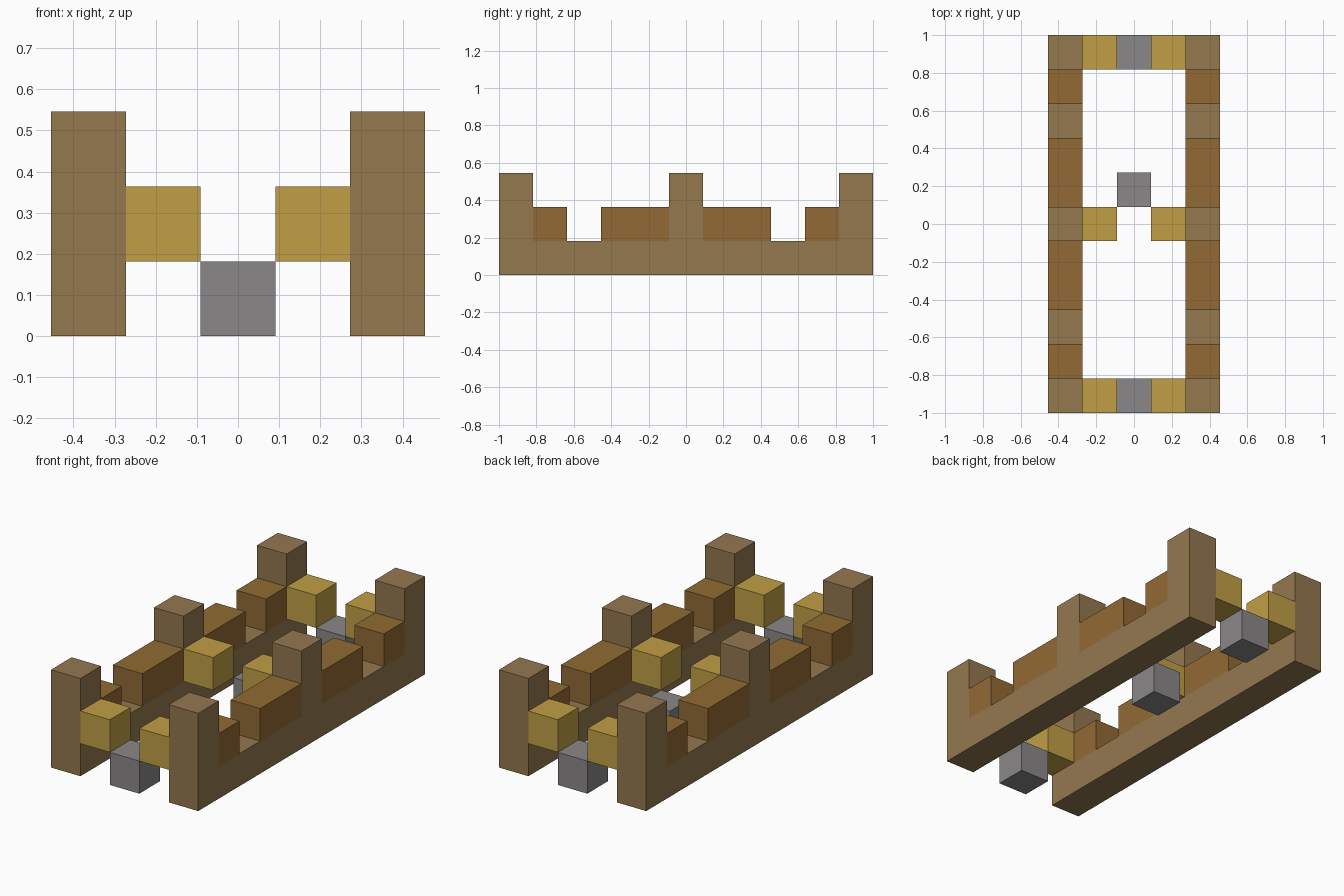
import bpy
import bmesh

cube = bpy.data.objects.get("Cube")
if cube:
    bpy.data.objects.remove(cube, do_unlink=True)

U = 2 / 11  # one block


def material(name, rgb):
    # sRGB 0-255 to linear
    lin = [((c / 255 + 0.055) / 1.055) ** 2.4 for c in rgb]
    m = bpy.data.materials.new(name)
    m.use_nodes = True
    m.diffuse_color = (*lin, 1)
    m.node_tree.nodes["Principled BSDF"].inputs["Base Color"].default_value = (*lin, 1)
    return m


TIMBER = material("pale_brown_timber", (148, 120, 79))
PLANK = material("dark_brown_plank", (145, 106, 51))
GOLD = material("golden_wood", (193, 159, 70))
STONE = material("grey_stone", (138, 135, 135))


def finish(bm, name, mat):
    bmesh.ops.recalc_face_normals(bm, faces=bm.faces)
    me = bpy.data.meshes.new(name)
    bm.to_mesh(me)
    bm.free()
    me.materials.append(mat)
    ob = bpy.data.objects.new(name, me)
    bpy.context.collection.objects.link(ob)


def block(name, mat, x, y, layer, length=1):
    """Box on the block grid, centred at x, y."""
    bm = bmesh.new()
    bmesh.ops.create_cube(bm, size=U)
    for v in bm.verts:
        v.co.y *= length
        v.co.x += x * U
        v.co.y += y * U
        v.co.z += (layer + 0.5) * U
    finish(bm, name, mat)


def side_frame(name, x):
    """Rail with three upright posts, extruded from its side outline."""
    outline = [(-5.5, 0), (-5.5, 3), (-4.5, 3), (-4.5, 1), (-0.5, 1), (-0.5, 3)]
    outline += [(-y, z) for y, z in reversed(outline)]
    bm = bmesh.new()
    face = bm.faces.new([bm.verts.new(((x - 0.5) * U, y * U, z * U)) for y, z in outline])
    ext = bmesh.ops.extrude_face_region(bm, geom=[face])
    moved = [g for g in ext["geom"] if isinstance(g, bmesh.types.BMVert)]
    bmesh.ops.translate(bm, verts=moved, vec=(U, 0, 0))
    finish(bm, name, TIMBER)


# Side frames, low walls and brackets
for side, s in (("left", 1), ("right", -1)):
    side_frame(side + "_side_frame", 2 * s)
    for end, e in (("front", -1), ("back", 1)):
        block(f"{side}_{end}_long_wall", PLANK, 2 * s, 1.5 * e, 1, 2)
        block(f"{side}_{end}_short_wall", PLANK, 2 * s, 4 * e, 1)
    for place, y in (("front", -5), ("middle", 0), ("back", 5)):
        block(f"{side}_{place}_bracket", GOLD, s, y, 1)

# Floor stones
for place, y in (("front", -5), ("middle", 1), ("back", 5)):
    block(place + "_stone", STONE, 0, y, 0)
